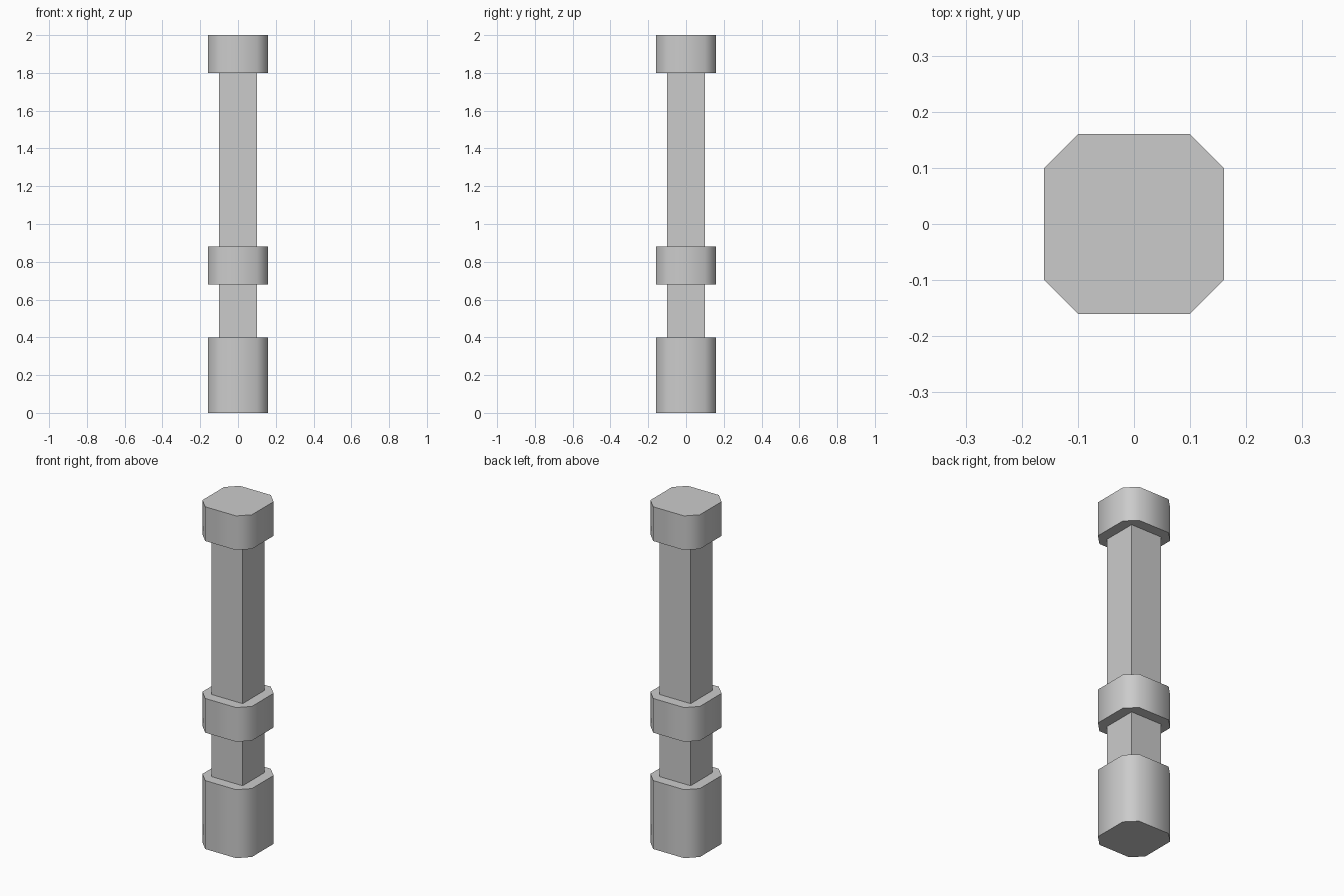
import bpy
import bmesh
from math import radians

default = bpy.data.objects.get("Cube")
if default:
    bpy.data.objects.remove(default, do_unlink=True)

GREY = (0.6, 0.6, 0.6, 1.0)
stone = bpy.data.materials.new("plain_grey")
stone.use_nodes = True
stone.diffuse_color = GREY
stone.node_tree.nodes["Principled BSDF"].inputs["Base Color"].default_value = GREY


def prism(name, outline, bottom, top, smooth=False):
    """Closed prism over an outline, between two heights."""
    bm = bmesh.new()
    lower = [bm.verts.new((x, y, bottom)) for x, y in outline]
    upper = [bm.verts.new((x, y, top)) for x, y in outline]
    bm.faces.new(lower[::-1])
    bm.faces.new(upper)
    for i in range(len(outline)):
        bm.faces.new((lower[i - 1], lower[i], upper[i], upper[i - 1]))
    mesh = bpy.data.meshes.new(name)
    bm.to_mesh(mesh)
    bm.free()
    mesh.materials.append(stone)
    obj = bpy.data.objects.new(name, mesh)
    bpy.context.collection.objects.link(obj)
    if smooth:
        bpy.ops.object.select_all(action='DESELECT')
        obj.select_set(True)
        bpy.context.view_layer.objects.active = obj
        bpy.ops.object.shade_smooth_by_angle(angle=radians(60))


# Outlines: square shaft, and wider block with chamfered corners
S, W = 0.10, 0.16
square = [(-S, -S), (S, -S), (S, S), (-S, S)]
chamfered = [(-S, -W), (S, -W), (W, -S), (W, S),
             (S, W), (-S, W), (-W, S), (-W, -S)]

# Shaft between the blocks
prism("lower_shaft", square, 0.40, 0.68)
prism("upper_shaft", square, 0.88, 1.80)

# Base, middle collar and cap
prism("base_block", chamfered, 0.0, 0.40, smooth=True)
prism("middle_collar", chamfered, 0.68, 0.88, smooth=True)
prism("cap_block", chamfered, 1.80, 2.0, smooth=True)
